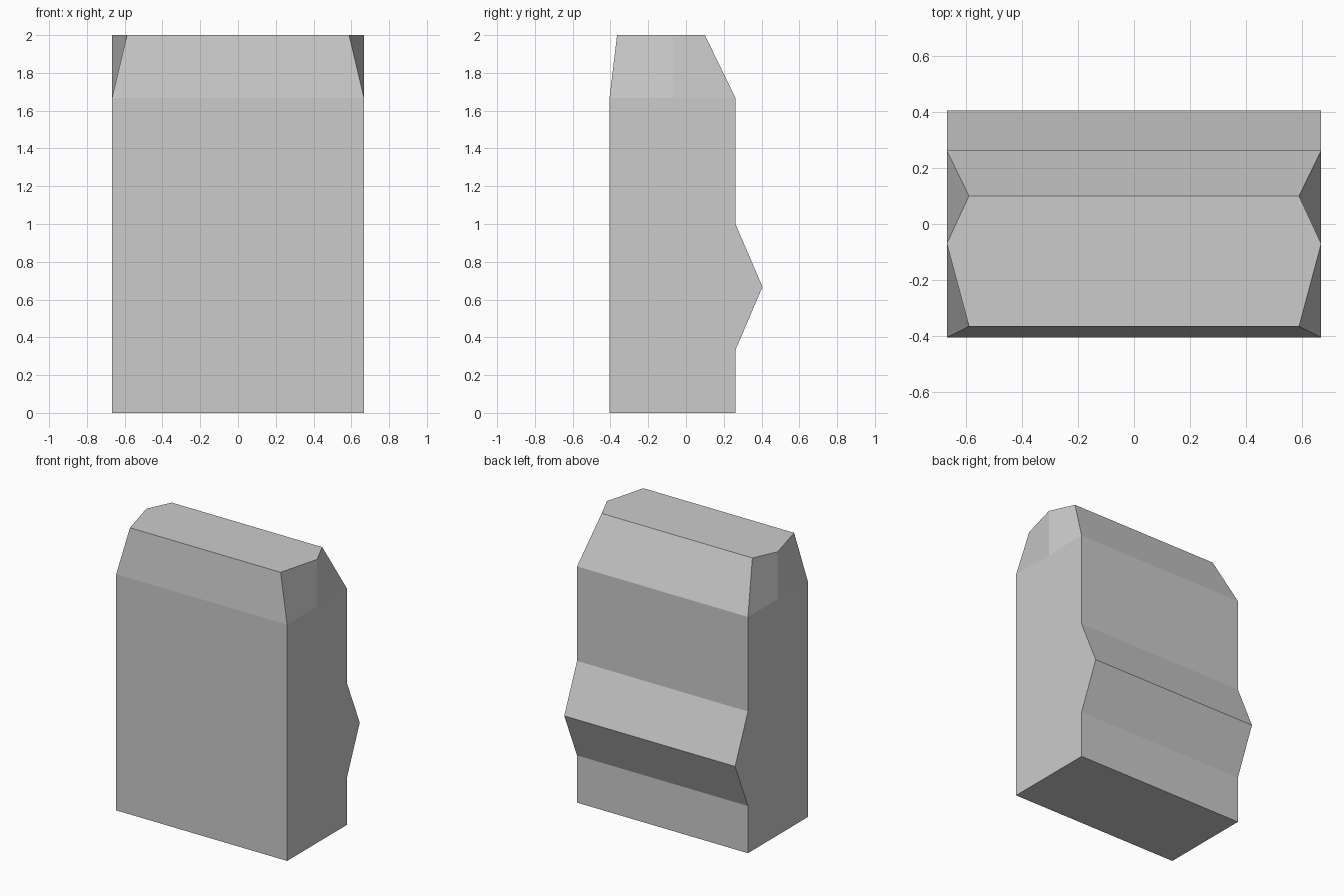
import bpy, bmesh

if "Cube" in bpy.data.objects:
    bpy.data.objects.remove(bpy.data.objects["Cube"])

HALF_W = 0.667   # half width of the body
MID_Y = -0.07    # vertical crease on each side

# Stacked sections: height, front y, back y, half width at the corners
sections = [
    (0.0,   -0.405, 0.262, HALF_W),
    (0.333, -0.405, 0.262, HALF_W),
    (0.667, -0.405, 0.405, HALF_W),   # rear ridge
    (1.0,   -0.405, 0.262, HALF_W),
    (1.667, -0.405, 0.262, HALF_W),   # shoulder
    (2.0,   -0.365, 0.10, 0.588),     # tapered top
]

bm = bmesh.new()


def ring(z, front, back, w):
    outline = [(-w, front), (w, front), (HALF_W, MID_Y),
               (w, back), (-w, back), (-HALF_W, MID_Y)]
    return [bm.verts.new((x, y, z)) for x, y in outline]


# Loft the rings and cap both ends
rings = [ring(*s) for s in sections]
for low, high in zip(rings, rings[1:]):
    for i in range(6):
        j = (i + 1) % 6
        bm.faces.new((low[i], low[j], high[j], high[i]))
bm.faces.new(rings[0][::-1])
bm.faces.new(rings[-1])
bmesh.ops.recalc_face_normals(bm, faces=bm.faces)

mesh = bpy.data.meshes.new("ridged_block")
bm.to_mesh(mesh)
bm.free()
block = bpy.data.objects.new("ridged_block", mesh)
bpy.context.collection.objects.link(block)
